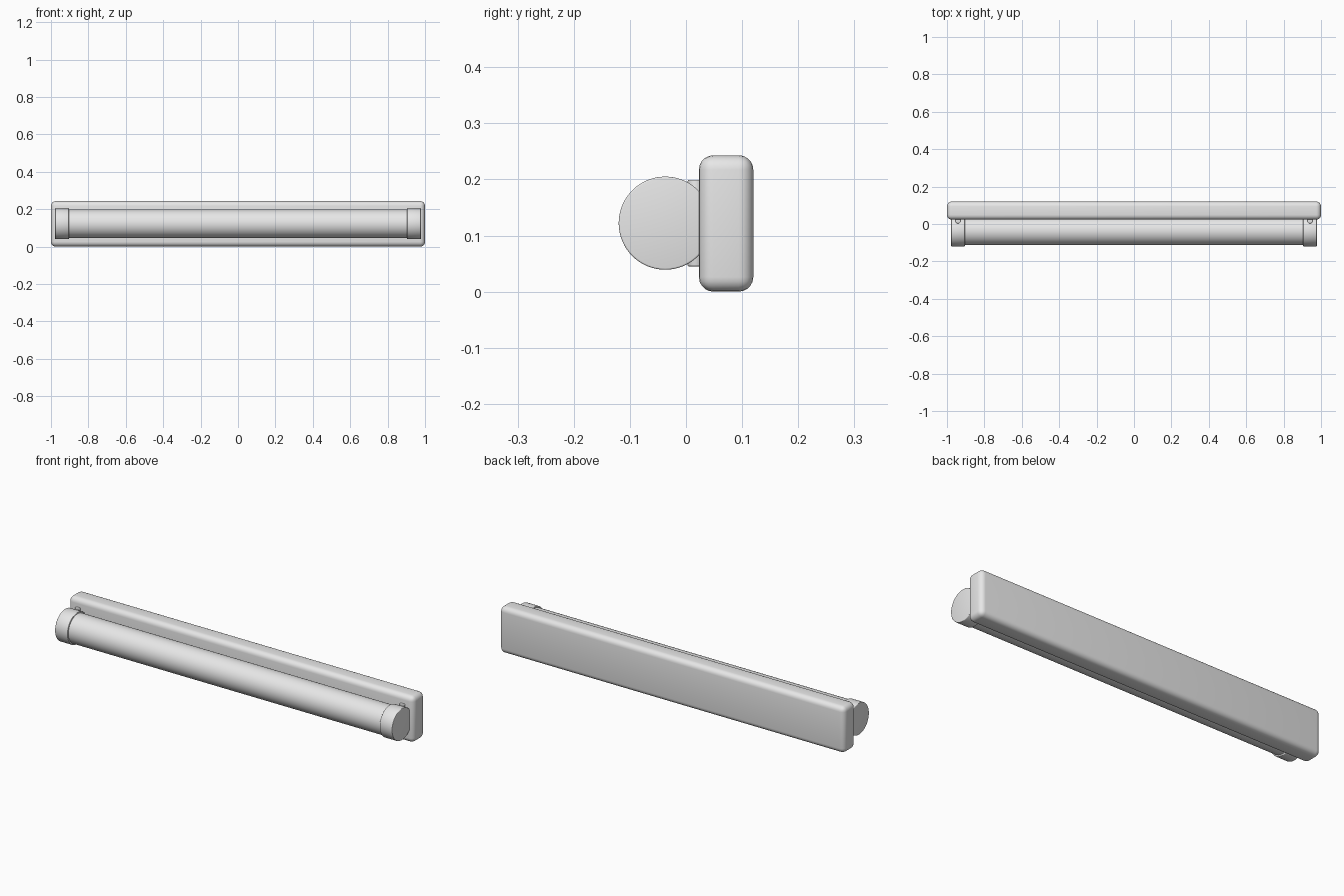
import bpy
import math

cube = bpy.data.objects.get("Cube")
if cube:
    bpy.data.objects.remove(cube, do_unlink=True)

grey = bpy.data.materials.new("light_grey")
grey.use_nodes = True
grey.diffuse_color = (0.8, 0.8, 0.8, 1)
grey.node_tree.nodes["Principled BSDF"].inputs["Base Color"].default_value = (0.8, 0.8, 0.8, 1)

AXIS_Y, AXIS_Z = -0.037, 0.122


def finish(obj, name, bevel=0, segments=3):
    """Name, colour, round off and smooth the active part."""
    obj.name = name
    obj.data.materials.append(grey)
    bpy.ops.object.transform_apply(location=False, rotation=True, scale=True)
    if bevel:
        mod = obj.modifiers.new("rounded_edges", "BEVEL")
        mod.width = bevel
        mod.segments = segments
        mod.limit_method = "ANGLE"
        mod.angle_limit = math.radians(40)
        bpy.ops.object.modifier_apply(modifier=mod.name)
    bpy.ops.object.shade_smooth_by_angle(angle=math.radians(35))
    return obj


def box(name, loc, size, bevel=0, segments=3):
    bpy.ops.mesh.primitive_cube_add(size=1, location=loc)
    bpy.context.object.scale = size
    return finish(bpy.context.object, name, bevel, segments)


def cylinder(name, loc, radius, depth, along_x=True, bevel=0, vertices=64):
    bpy.ops.mesh.primitive_cylinder_add(
        vertices=vertices, radius=radius, depth=depth, location=loc,
        rotation=(0, math.pi / 2 if along_x else 0, 0))
    return finish(bpy.context.object, name, bevel)


# Wall mounting base with rounded edges
box("mounting_base", (0, 0.0715, 0.1215), (2, 0.097, 0.243), 0.026, 5)

# Long light tube
cylinder("light_tube", (0, AXIS_Y, AXIS_Z), 0.076, 1.84)

# End caps, each with a small upright pin between cap and base
for side, label in ((1, "left"), (-1, "right")):
    cylinder(label + "_end_cap", (side * 0.941, AXIS_Y, AXIS_Z),
             0.083, 0.073, bevel=0.003)
    cylinder(label + "_bracket_pin", (side * 0.941, 0.017, AXIS_Z),
             0.014, 0.154, along_x=False, bevel=0.002, vertices=24)
